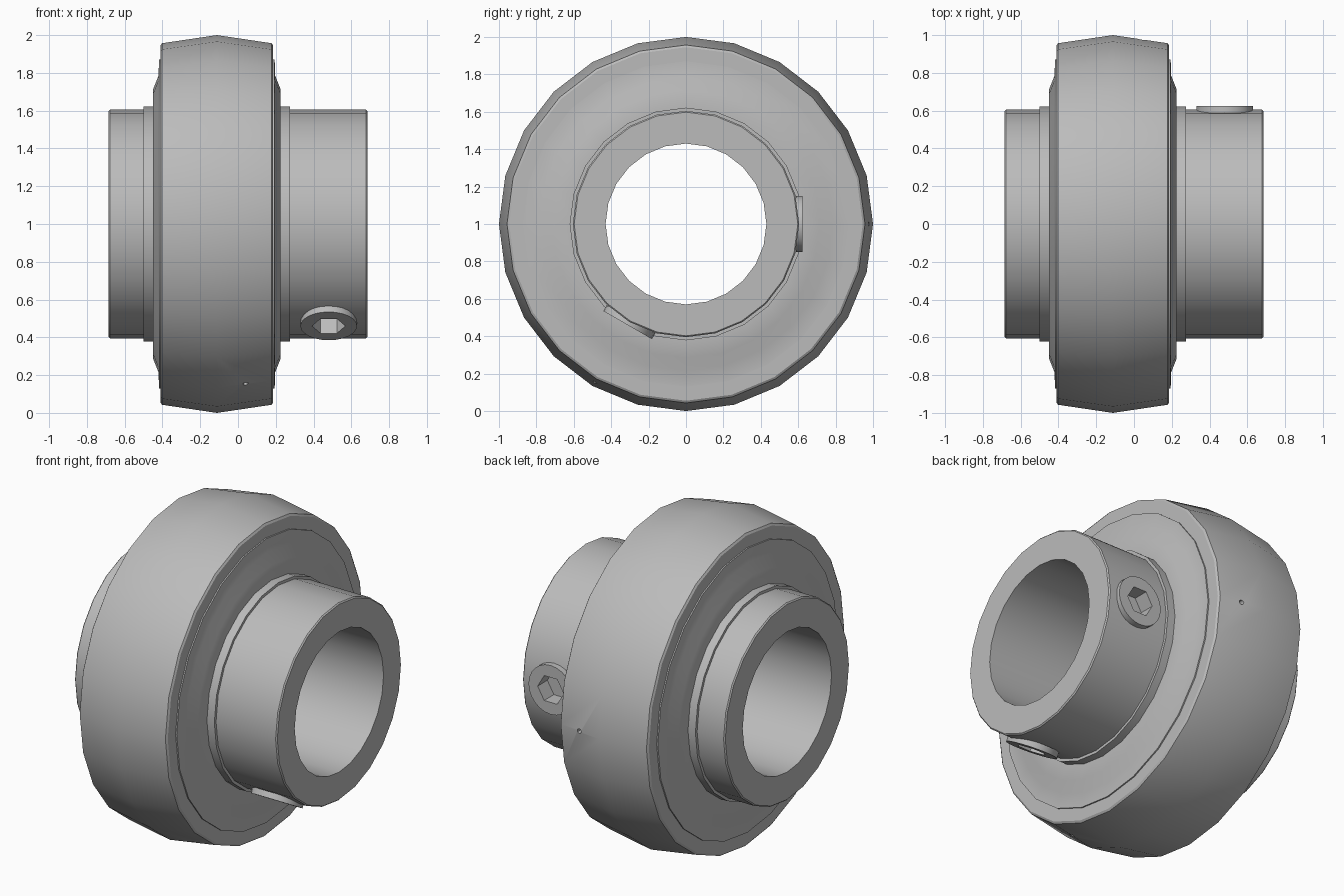
import bpy, bmesh, math
from mathutils import Matrix, Vector

if "Cube" in bpy.data.objects:
    bpy.data.objects.remove(bpy.data.objects["Cube"], do_unlink=True)

SIDES = 24
MID = -0.112                      # centre plane of the outer ring
SCREW_ANGLES = (0, 240)           # around the x axis, from +y towards +z

steel = bpy.data.materials.new("brushed grey steel")
steel.use_nodes = True
GREY = (0.5, 0.5, 0.5, 1)
steel.diffuse_color = GREY
steel.node_tree.nodes["Principled BSDF"].inputs["Base Color"].default_value = GREY


def finish(name, bm):
    bmesh.ops.recalc_face_normals(bm, faces=bm.faces)
    mesh = bpy.data.meshes.new(name)
    bm.to_mesh(mesh)
    bm.free()
    mesh.materials.append(steel)
    obj = bpy.data.objects.new(name, mesh)
    bpy.context.collection.objects.link(obj)
    return obj


def lathe(name, profile):
    """Closed (x, radius) profile turned around the x axis at z = 1."""
    bm = bmesh.new()
    rings = []
    for i in range(SIDES):
        a = math.tau * i / SIDES
        rings.append([bm.verts.new((x, r * math.cos(a), 1 + r * math.sin(a)))
                      for x, r in profile])
    n = len(profile)
    for i in range(SIDES):
        a, b = rings[i], rings[(i + 1) % SIDES]
        for j in range(n):
            k = (j + 1) % n
            bm.faces.new((a[j], a[k], b[k], b[j]))
    return finish(name, bm)


def radial_plugs(name, x, radius, sides, inner, outer):
    """Prisms pointing outwards from the axis at each screw angle."""
    bm = bmesh.new()
    for deg in SCREW_ANGLES:
        a = math.radians(deg)
        out = Vector((0, math.cos(a), math.sin(a)))
        along = Vector((1, 0, 0))
        side = out.cross(along)
        frame = Matrix((side, along, out)).transposed().to_4x4()
        frame.translation = Vector((x, 0, 1)) + out * (inner + outer) / 2
        bmesh.ops.create_cone(bm, cap_ends=True, segments=sides, radius1=radius,
                              radius2=radius, depth=outer - inner, matrix=frame)
    # first prism vertex lies across the axis, so hexagon points face sideways
    return finish(name, bm)


def select(obj):
    bpy.ops.object.select_all(action='DESELECT')
    obj.select_set(True)
    bpy.context.view_layer.objects.active = obj


def cut(obj, cutter):
    mod = obj.modifiers.new("cut", 'BOOLEAN')
    mod.operation = 'DIFFERENCE'
    mod.solver = 'EXACT'
    mod.object = cutter
    select(obj)
    bpy.ops.object.modifier_apply(modifier=mod.name)


# Outer ring with a crowned rim and slightly eased corners
outer_ring = lathe("outer_ring", [
    (MID - 0.298, 0.84), (MID - 0.298, 0.945), (MID - 0.29, 0.957), (MID, 1.0),
    (MID + 0.29, 0.957), (MID + 0.298, 0.945), (MID + 0.298, 0.84)])

# Long inner sleeve with the shaft bore
inner_ring = lathe("inner_ring", [
    (-0.685, 0.43), (-0.685, 0.598), (-0.678, 0.605),
    (0.678, 0.605), (0.685, 0.598), (0.685, 0.43)])

# Dished seals and flinger collars on both sides
parts = [outer_ring, inner_ring]
for side, s in (("left", 1), ("right", -1)):
    parts.append(lathe(side + "_seal", [
        (MID + s * x, r) for x, r in
        ((0.2, 0.61), (0.2, 0.87), (0.306, 0.87), (0.309, 0.785),
         (0.337, 0.715), (0.337, 0.61))]))
    parts.append(lathe(side + "_collar", [
        (MID + s * x, r) for x, r in
        ((0.25, 0.59), (0.25, 0.622), (0.387, 0.622), (0.387, 0.59))]))

# Set screws with hexagonal sockets
screws = radial_plugs("set_screws", 0.48, 0.15, 24, 0.588, 0.624)
parts.append(screws)
socket = radial_plugs("socket_cutter", 0.48, 0.088, 6, 0.53, 0.7)
cut(screws, socket)
cut(inner_ring, socket)

# Tiny grease holes in the rim
grease = radial_plugs("grease_cutter", 0.04, 0.014, 12, 0.93, 1.1)
cut(outer_ring, grease)

for helper in (socket, grease):
    helper.hide_render = True
    bpy.data.objects.remove(helper, do_unlink=True)

for part in parts:
    select(part)
    bpy.ops.object.shade_smooth_by_angle(angle=math.radians(30))
